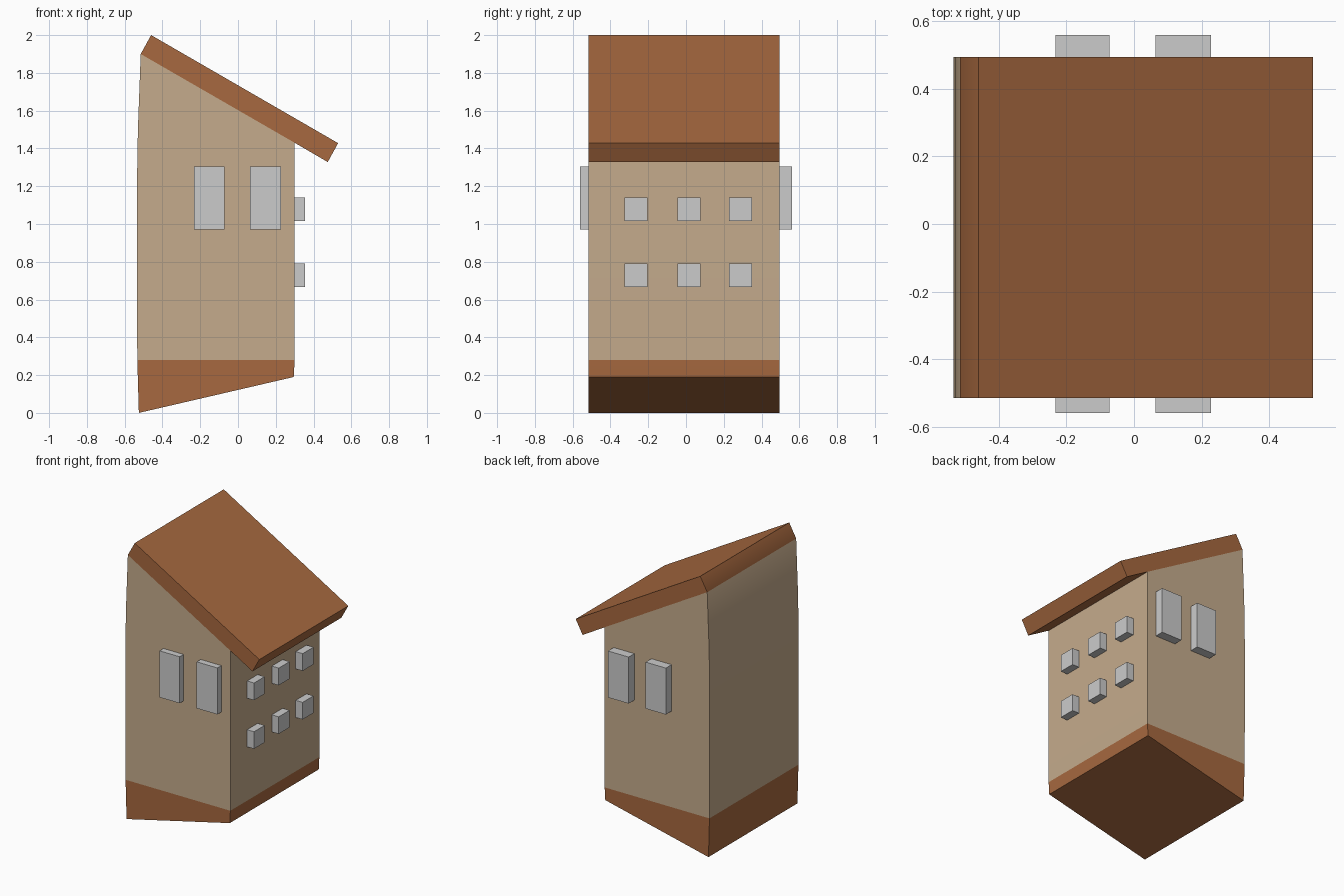
import bpy, bmesh
from math import radians

if "Cube" in bpy.data.objects:
    bpy.data.objects.remove(bpy.data.objects["Cube"])


def material(name, rgb):
    m = bpy.data.materials.new(name)
    m.diffuse_color = (*rgb, 1)
    m.use_nodes = True
    m.node_tree.nodes["Principled BSDF"].inputs["Base Color"].default_value = m.diffuse_color
    return m


def box(name, x, y, z):
    # axis-aligned box from (min, max) ranges
    bpy.ops.mesh.primitive_cube_add(size=1, location=[sum(r) / 2 for r in (x, y, z)])
    o = bpy.context.object
    o.name = name
    o.scale = [r[1] - r[0] for r in (x, y, z)]
    bpy.ops.object.transform_apply(location=False, rotation=False, scale=True)


Y0, Y1 = -0.515, 0.495

# House outline seen from the front, counterclockwise from the bottom left
outline = [(-.525, 0), (.295, .19), (.30, .28), (.30, 1.43), (.475, 1.328), (.53, 1.428),
           (-.46, 2), (-.515, 1.9), (-.53, 1.5), (-.535, 1.2), (-.535, .6), (-.533, .28)]
# Gable regions: foundation, wall, roof (material 0 = tan, 1 = brown)
gables = [((0, 1, 2, 11), 1), ((2, 3, 7, 8, 9, 10, 11), 0), ((3, 4, 5, 6, 7), 1)]
tan_strips = (2, 7, 8, 9, 10)

# Walls, foundation and roof as one shell
bm = bmesh.new()
front, back = ([bm.verts.new((x, y, z)) for x, z in outline] for y in (Y0, Y1))
for ids, mat in gables:
    for ring in (front, back):
        bm.faces.new([ring[i] for i in ids]).material_index = mat
n = len(outline)
for i in range(n):
    j = (i + 1) % n
    f = bm.faces.new((front[i], front[j], back[j], back[i]))
    f.material_index = 0 if i in tan_strips else 1
bmesh.ops.recalc_face_normals(bm, faces=bm.faces)
mesh = bpy.data.meshes.new("house_shell")
bm.to_mesh(mesh)
bm.free()
mesh.materials.append(material("tan_wall", (.56, .41, .265)))
mesh.materials.append(material("brown_roof", (.385, .14, .05)))
house = bpy.data.objects.new("house_shell", mesh)
bpy.context.collection.objects.link(house)
bpy.context.view_layer.objects.active = house
house.select_set(True)
bpy.ops.object.shade_smooth_by_angle(angle=radians(35))

# Tall windows on both gable walls
for x in ((-.232, -.072), (.064, .228)):
    box("front_window", x, (-.56, Y0 + .02), (.97, 1.304))
    box("back_window", x, (Y1 - .02, .56), (.97, 1.304))

# Two rows of three small windows under the eave
for z in ((.667, .79), (1.016, 1.14)):
    for y in ((-.325, -.205), (-.045, .078), (.227, .35)):
        box("eave_window", (.28, .355), y, z)
